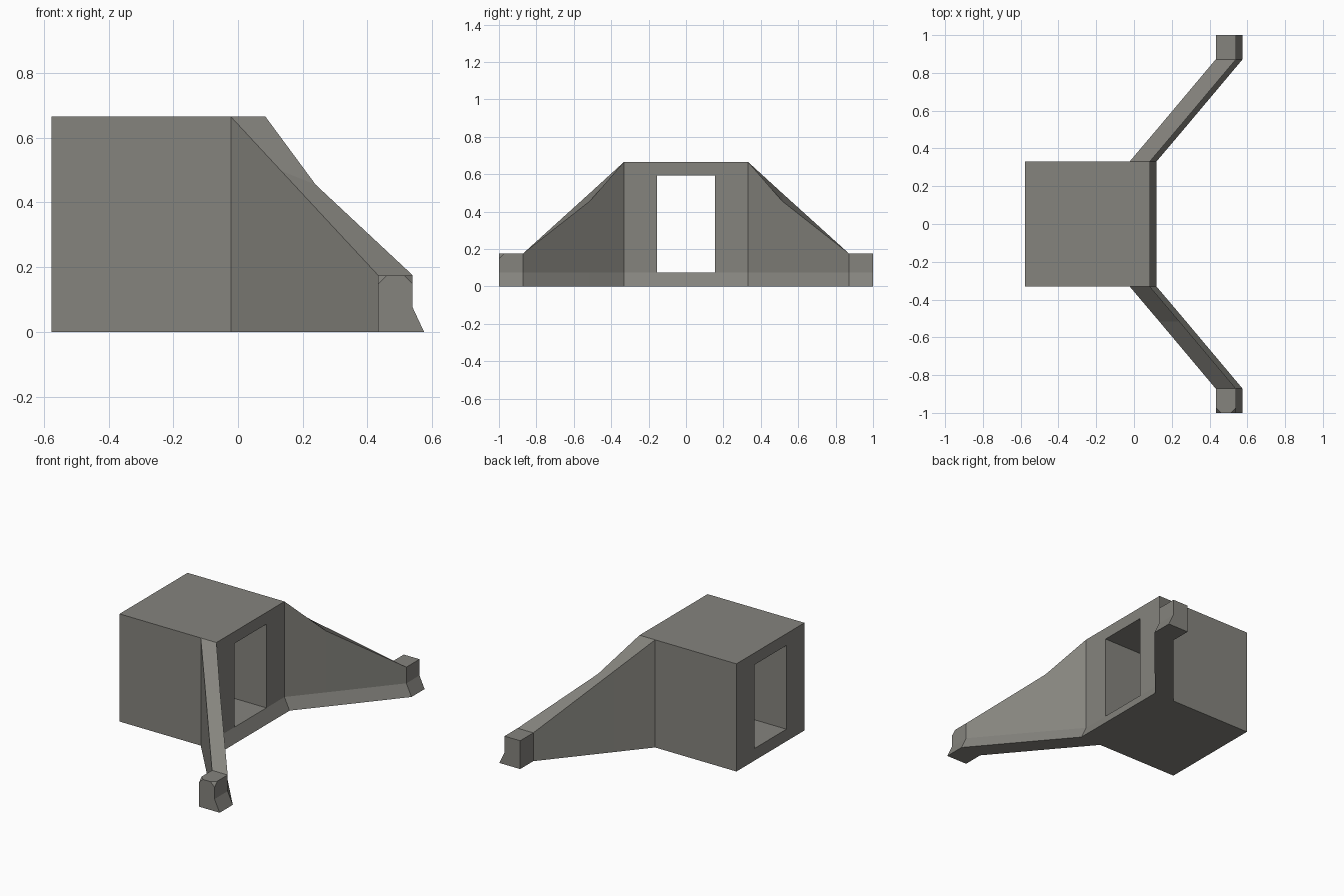
import bpy, bmesh
from mathutils import Vector

if "Cube" in bpy.data.objects:
    bpy.data.objects.remove(bpy.data.objects["Cube"])

concrete = bpy.data.materials.new("grey concrete")
concrete.diffuse_color = (0.235, 0.23, 0.208, 1)
concrete.use_nodes = True
concrete.node_tree.nodes["Principled BSDF"].inputs["Base Color"].default_value = concrete.diffuse_color


def finish(name, bm):
    bmesh.ops.recalc_face_normals(bm, faces=bm.faces)
    me = bpy.data.meshes.new(name)
    bm.to_mesh(me)
    bm.free()
    me.materials.append(concrete)
    ob = bpy.data.objects.new(name, me)
    bpy.context.scene.collection.objects.link(ob)
    return ob


def loft(bm, sections, cap_start=True):
    """Skin a list of equal-length point loops and cap the ends."""
    rings = [[bm.verts.new(p) for p in s] for s in sections]
    n = len(rings[0])
    for a, b in zip(rings, rings[1:]):
        for i in range(n):
            j = (i + 1) % n
            bm.faces.new((a[i], a[j], b[j], b[i]))
    if cap_start:
        bm.faces.new(rings[0])
    bm.faces.new(rings[-1])
    return rings


def section(y, back, front, z_back, z_front):
    """Wall cross-section with a sloping toe along the front foot."""
    return [(back, y, 0), (back, y, z_back), (front, y, z_front),
            (front, y, 0.075), (front + 0.035, y, 0)]


# Main block with a rectangular passage through it along x
bm = bmesh.new()
loft(bm, [section(y, -0.577, 0.085, 0.665, 0.665) for y in (-0.332, 0.332)])
body = finish("culvert_body", bm)

bm = bmesh.new()
loft(bm, [[(x, -0.156, 0.075), (x, 0.156, 0.075),
           (x, 0.156, 0.592), (x, -0.156, 0.592)] for x in (-1, 1)])
cutter = finish("passage_cutter", bm)
cutter.hide_render = True

mod = body.modifiers.new("passage", 'BOOLEAN')
mod.operation, mod.solver, mod.object = 'DIFFERENCE', 'EXACT', cutter
bpy.context.view_layer.objects.active = body
bpy.ops.object.modifier_apply(modifier=mod.name)
bpy.data.objects.remove(cutter)

# Splayed wing walls, sloping down to short end stubs
for side, label in ((1, "left"), (-1, "right")):
    bm = bmesh.new()
    rings = loft(bm, [
        section(side * 0.332, -0.022, 0.085, 0.665, 0.665),
        section(side * 0.515, 0.133, 0.24, 0.498, 0.455),  # worn front edge
        section(side * 0.872, 0.433, 0.54, 0.175, 0.175),
        section(side * 1.0, 0.433, 0.54, 0.175, 0.175),
    ], cap_start=False)
    if side < 0:  # clipped top corners on one stub
        bmesh.ops.bevel(bm, geom=rings[-1][1:3], offset=0.027, segments=1,
                        affect='VERTICES')
    finish(label + "_wing_wall", bm)
